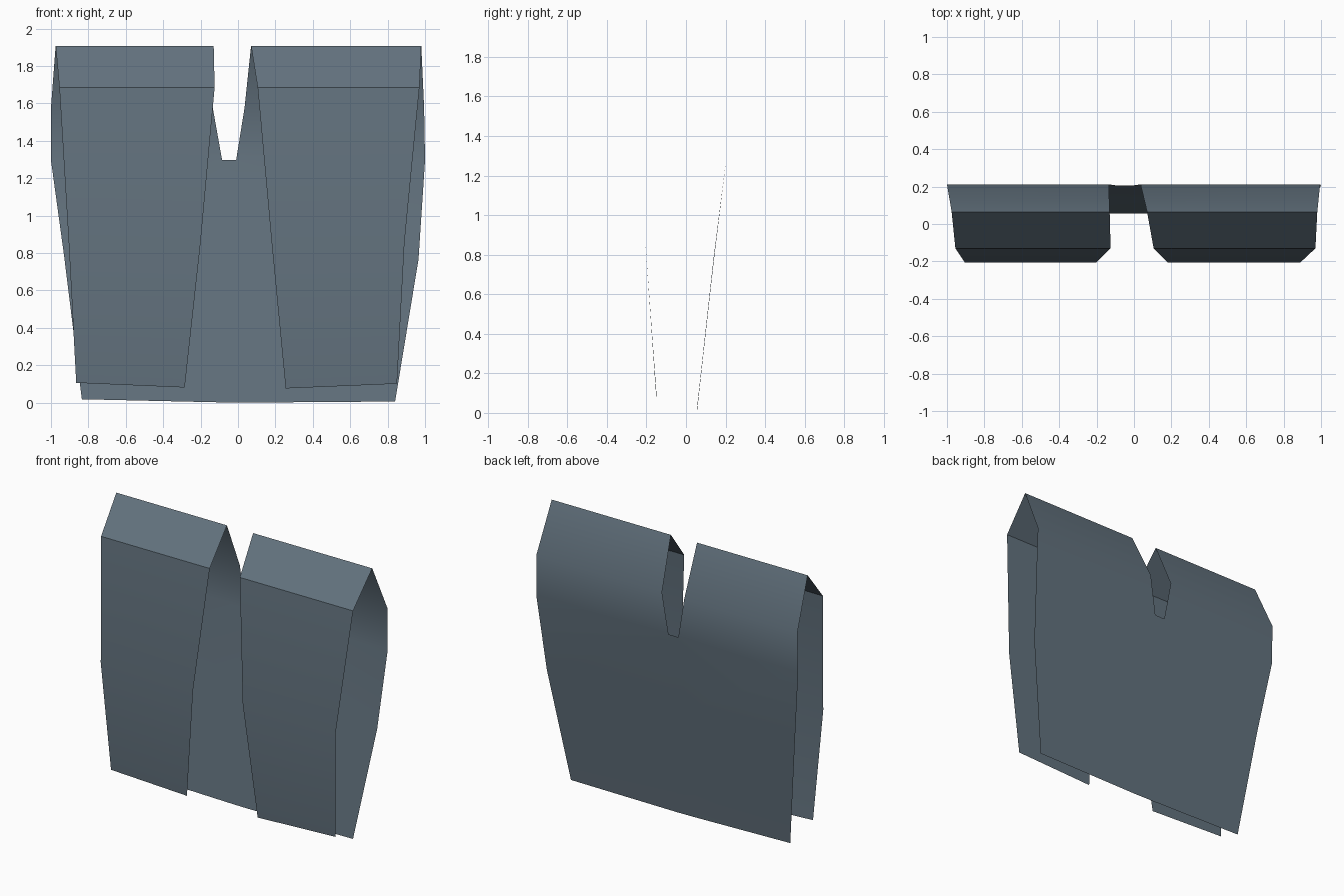
import bpy, bmesh, math

if "Cube" in bpy.data.objects:
    bpy.data.objects.remove(bpy.data.objects["Cube"])

slate = bpy.data.materials.new("slate_blue")
slate.diffuse_color = (0.125, 0.17, 0.21, 1)
slate.use_nodes = True
slate.node_tree.nodes["Principled BSDF"].inputs["Base Color"].default_value = slate.diffuse_color

# side profile, from front hem over the shoulder to the back: (y, z)
PROFILE = [(-0.15, 0.10), (-0.205, 0.86), (-0.13, 1.69), (0.065, 1.912), (0.212, 1.58), (0.205, 1.30)]
# left and right edge of each strap along the profile
LEFT = [(-0.865, -0.285), (-0.905, -0.20), (-0.955, -0.125), (-0.975, -0.13), (-1.0, -0.135), (-1.0, -0.085)]
RIGHT = [(0.255, 0.85), (0.18, 0.89), (0.105, 0.97), (0.07, 0.98), (0.035, 0.995), (1.0, 1.0)]
RIGHT[-1] = (-0.01, 1.0)

bm = bmesh.new()


def strip(edges, hem):
    """Lay one strap over the shoulder; return its last row of vertices."""
    rows = []
    for i, ((y, z), pair) in enumerate(zip(PROFILE, edges)):
        zs = hem if i == 0 else (z, z)
        rows.append([bm.verts.new((x, y, h)) for x, h in zip(pair, zs)])
    for a, b in zip(rows, rows[1:]):
        bm.faces.new((a[0], a[1], b[1], b[0]))
    return rows[-1]


# straps join the back panel at the bottom of the neck slot
row = strip(LEFT, (0.11, 0.085)) + strip(RIGHT, (0.08, 0.105))

# back panel below the slot
BACK = [[(-0.93, 0.14, 0.79), (-0.10, 0.14, 0.78), (0.02, 0.14, 0.78), (0.965, 0.14, 0.77)],
        [(-0.835, 0.055, 0.022), (-0.12, 0.055, 0.006), (0.03, 0.055, 0.004), (0.84, 0.055, 0.01)]]
for points in BACK:
    nxt = [bm.verts.new(p) for p in points]
    for i in range(3):
        bm.faces.new((row[i], row[i + 1], nxt[i + 1], nxt[i]))
    row = nxt

bmesh.ops.translate(bm, verts=bm.verts, vec=(0, 0, -min(v.co.z for v in bm.verts)))
mesh = bpy.data.meshes.new("vest_cloth")
bm.to_mesh(mesh)
bm.free()
vest = bpy.data.objects.new("vest_cloth", mesh)
bpy.context.collection.objects.link(vest)
mesh.materials.append(slate)

bpy.context.view_layer.objects.active = vest
vest.select_set(True)
bpy.ops.object.shade_smooth_by_angle(angle=math.radians(30))
